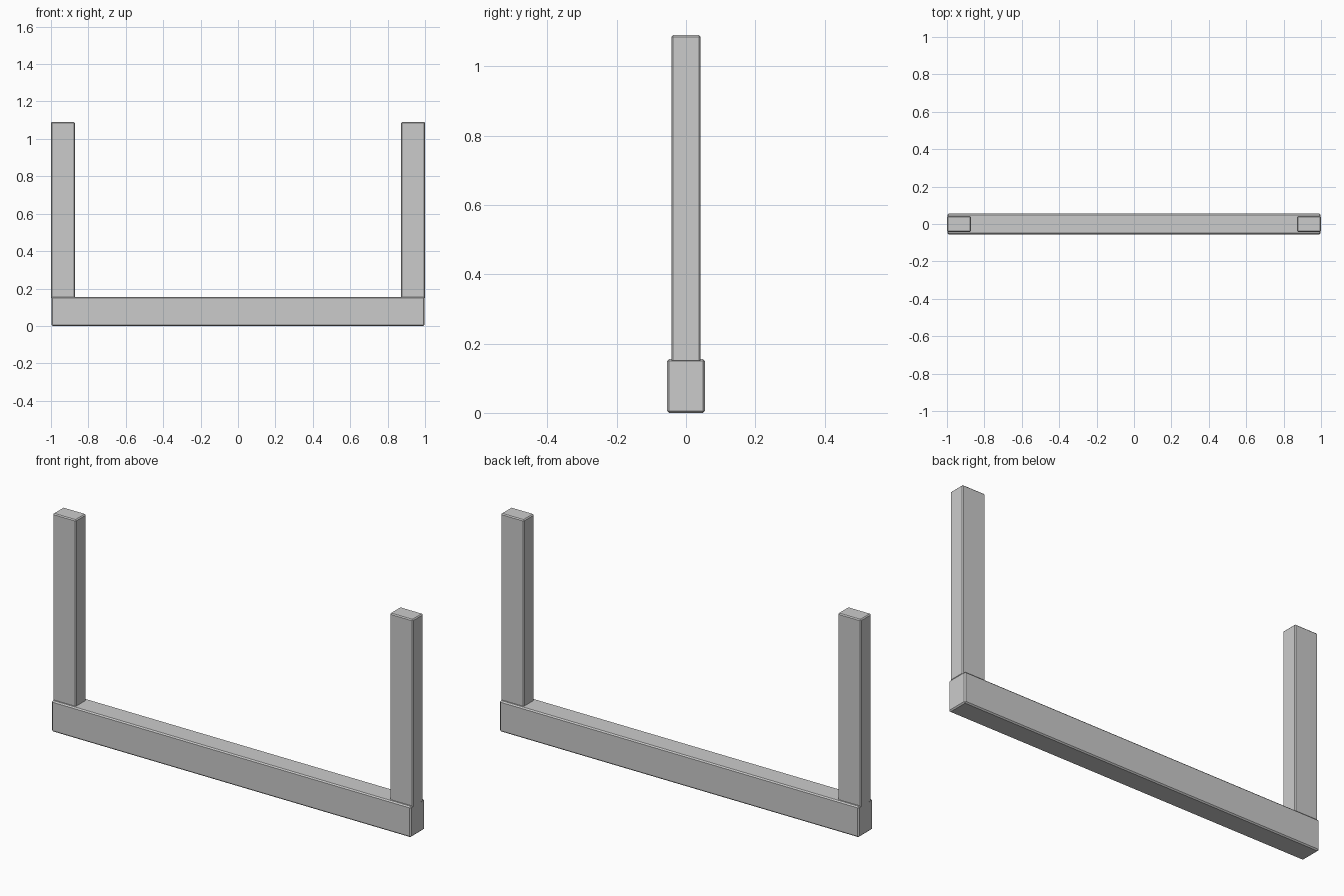
import bpy
import bmesh

if "Cube" in bpy.data.objects:
    bpy.data.objects.remove(bpy.data.objects["Cube"])


def beam(name, x0, x1, half_y, z0, z1, bevel):
    """Box between the given limits with narrow chamfered edges."""
    bm = bmesh.new()
    bmesh.ops.create_cube(bm, size=1)
    for v in bm.verts:
        v.co.x = x1 if v.co.x > 0 else x0
        v.co.y = half_y if v.co.y > 0 else -half_y
        v.co.z = z1 if v.co.z > 0 else z0
    mesh = bpy.data.meshes.new(name)
    bm.to_mesh(mesh)
    bm.free()
    obj = bpy.data.objects.new(name, mesh)
    bpy.context.collection.objects.link(obj)
    mod = obj.modifiers.new("edge_chamfer", 'BEVEL')
    mod.width = bevel
    mod.segments = 1
    mod.limit_method = 'ANGLE'
    return obj


# Long bottom rail
beam("bottom_rail", -0.998, 0.998, 0.055, 0.0, 0.155, 0.006)

# Upright posts at both ends, seated slightly into the rail
beam("left_post", -1.0, -0.872, 0.042, 0.146, 1.09, 0.005)
beam("right_post", 0.872, 1.0, 0.042, 0.146, 1.09, 0.005)
